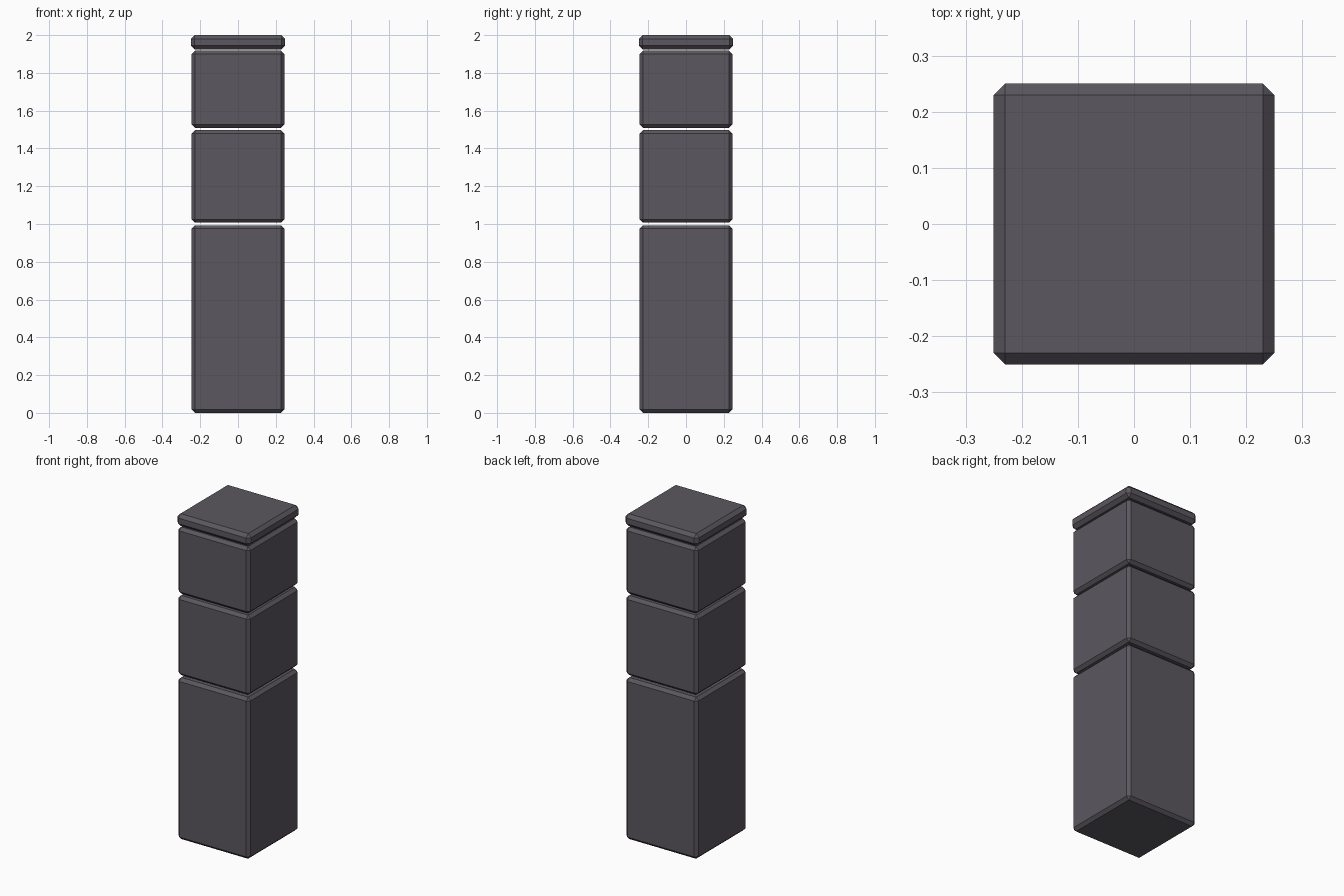
import bpy, bmesh

if "Cube" in bpy.data.objects:
    bpy.data.objects.remove(bpy.data.objects["Cube"])

def block(name, width, z0, z1, chamfer):
    """Square block with single-segment chamfered edges."""
    bm = bmesh.new()
    bmesh.ops.create_cube(bm, size=1)
    for v in bm.verts:
        v.co.x *= width
        v.co.y *= width
        v.co.z = z1 if v.co.z > 0 else z0
    bmesh.ops.bevel(bm, geom=bm.edges[:], offset=chamfer, segments=1,
                    affect='EDGES', clamp_overlap=True)
    mesh = bpy.data.meshes.new(name)
    bm.to_mesh(mesh)
    bm.free()
    mesh.materials.append(stone)
    obj = bpy.data.objects.new(name, mesh)
    bpy.context.collection.objects.link(obj)

stone = bpy.data.materials.new("dark_stone")
stone.diffuse_color = (0.105, 0.095, 0.115, 1)
stone.use_nodes = True
stone.node_tree.nodes["Principled BSDF"].inputs["Base Color"].default_value = stone.diffuse_color

# Stacked pillar blocks, separated by narrow see-through gaps
block("lower_block", 0.49, 0.0, 0.993, 0.018)
block("middle_block", 0.49, 1.007, 1.497, 0.018)
block("upper_block", 0.49, 1.508, 1.918, 0.018)

# Slightly wider cap slab
block("cap_slab", 0.50, 1.925, 2.0, 0.02)
